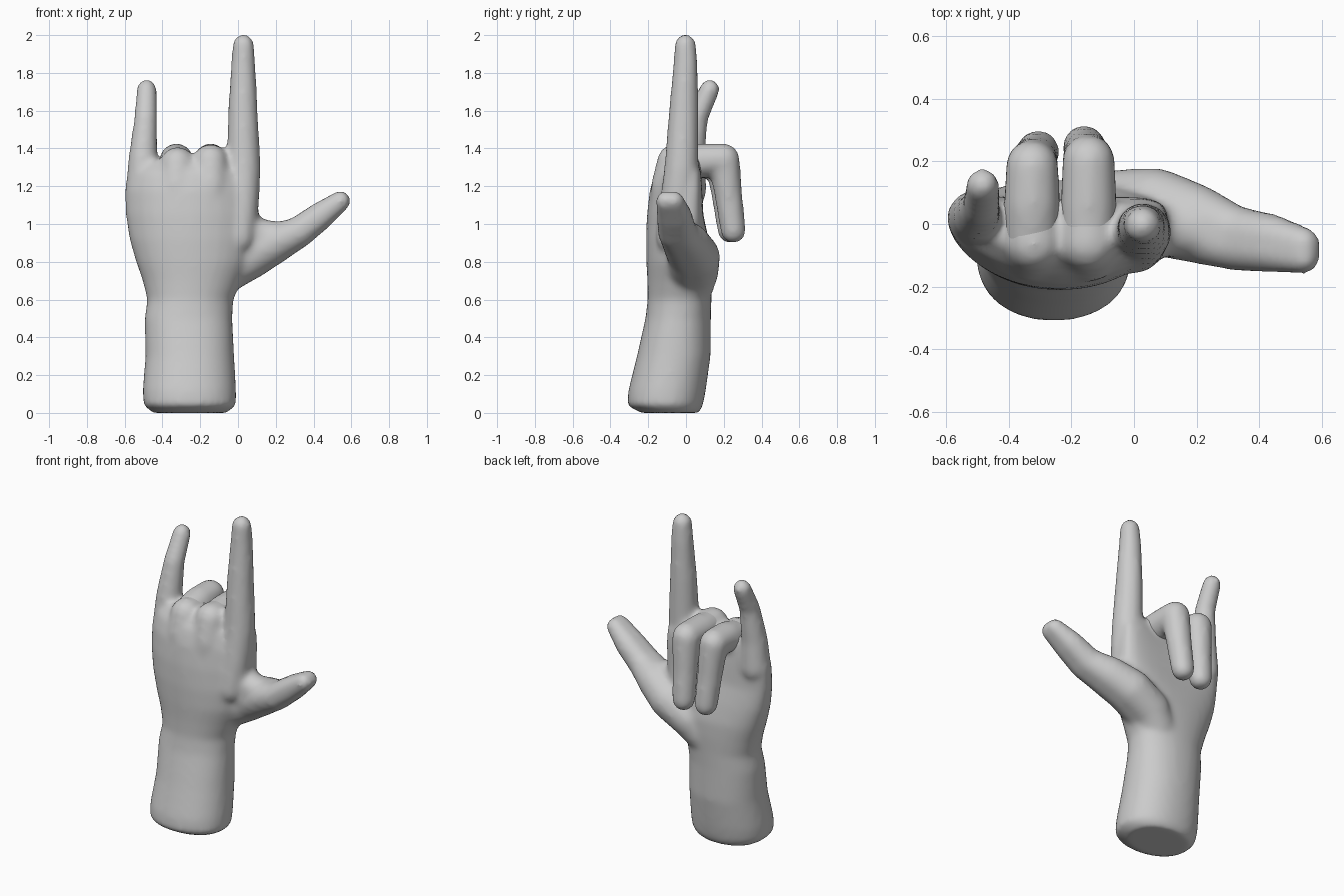
import bpy, bmesh
from math import cos, sin, pi, copysign
from mathutils import Vector

cube = bpy.data.objects.get("Cube")
if cube:
    bpy.data.objects.remove(cube, do_unlink=True)

grey = bpy.data.materials.new("plain grey")
grey.use_nodes = True
grey.diffuse_color = (0.6, 0.6, 0.6, 1)
grey.node_tree.nodes["Principled BSDF"].inputs["Base Color"].default_value = (0.6, 0.6, 0.6, 1)


def chain(bm, points, dy=0.0):
    """Tapered limb: a ball at every joint and a cone between neighbours."""
    joints = [(Vector((x, y + dy, z)), r) for x, y, z, r in points]
    for p, r in joints:
        ball = bmesh.ops.create_uvsphere(bm, u_segments=20, v_segments=12, radius=r)
        bmesh.ops.translate(bm, verts=ball["verts"], vec=p)
    for (a, ra), (b, rb) in zip(joints, joints[1:]):
        axis = b - a
        matrix = axis.to_track_quat("Z", "Y").to_matrix().to_4x4()
        matrix.translation = (a + b) / 2
        bmesh.ops.create_cone(bm, cap_ends=True, segments=20, radius1=ra, radius2=rb,
                              depth=axis.length, matrix=matrix)


def loft(bm, sections, sides=32):
    """Rounded sections (z, x0, x1, y0, y1, bend); bend cups the palm toward the back."""
    rings = []
    for z, x0, x1, y0, y1, bend in sections:
        ring = []
        for i in range(sides):
            c, s = cos(2 * pi * i / sides), sin(2 * pi * i / sides)
            u, v = (copysign(abs(t) ** 0.92, t) for t in (c, s))
            ring.append(bm.verts.new(((x0 + x1) / 2 + u * (x1 - x0) / 2,
                                      (y0 + y1) / 2 + v * (y1 - y0) / 2 + bend * u * u, z)))
        rings.append(ring)
    for low, high in zip(rings, rings[1:]):
        for i in range(sides):
            j = (i + 1) % sides
            bm.faces.new((low[i], low[j], high[j], high[i]))
    bm.faces.new(rings[0][::-1])
    bm.faces.new(rings[-1])


def finish(bm, name):
    """Fuse the volumes into one soft skin."""
    mesh = bpy.data.meshes.new(name)
    bm.to_mesh(mesh)
    bm.free()
    mesh.materials.append(grey)
    obj = bpy.data.objects.new(name, mesh)
    bpy.context.collection.objects.link(obj)
    remesh = obj.modifiers.new("fuse", "REMESH")
    remesh.mode = "VOXEL"
    remesh.voxel_size = 0.016
    remesh.use_smooth_shade = True
    soften = obj.modifiers.new("soften", "SMOOTH")
    soften.factor = 0.5
    soften.iterations = 12
    return obj


# Forearm and palm
bm = bmesh.new()
loft(bm, [
    (0.00, -0.45, -0.06, -0.24, 0.07, 0),
    (0.04, -0.50, -0.01, -0.312, 0.09, 0),
    (0.12, -0.505, -0.01, -0.305, 0.105, 0),
    (0.30, -0.49, -0.02, -0.26, 0.13, 0),
    (0.50, -0.495, -0.03, -0.215, 0.132, 0),
    (0.60, -0.48, -0.025, -0.203, 0.135, 0.01),
    (0.70, -0.505, 0.02, -0.205, 0.14, 0.02),
    (0.80, -0.54, 0.07, -0.21, 0.14, 0.03),
    (0.92, -0.575, 0.10, -0.212, 0.12, 0.05),
    (1.05, -0.595, 0.11, -0.207, 0.09, 0.07),
    (1.18, -0.60, 0.11, -0.192, 0.08, 0.08),
    (1.27, -0.585, 0.10, -0.165, 0.07, 0.08),
    (1.34, -0.52, 0.04, -0.11, 0.05, 0.06),
])

# Thumb, doubled sideways so it is wider than it is thick
thumb = [(-0.14, 0.02, 0.67, 0.105), (-0.07, 0.035, 0.75, 0.117), (0.07, 0.04, 0.83, 0.118),
         (0.2, 0.0, 0.9, 0.105), (0.32, -0.045, 0.955, 0.083), (0.44, -0.062, 1.045, 0.073),
         (0.542, -0.085, 1.122, 0.054)]
for dy in (-0.022, 0.022):
    chain(bm, thumb, dy)

# Web between thumb and index finger
chain(bm, [(0.02, -0.02, 0.99, 0.09), (0.11, -0.02, 0.945, 0.085), (0.2, -0.02, 0.93, 0.085)])

# Raised index and little fingers
chain(bm, [(0.0, -0.065, 0.93, 0.095), (0.02, -0.045, 1.12, 0.092), (0.03, -0.024, 1.3, 0.091),
           (0.026, -0.012, 1.6, 0.079), (0.028, -0.002, 1.85, 0.065), (0.028, -0.004, 1.947, 0.058)])
chain(bm, [(-0.507, 0.02, 1.18, 0.09), (-0.503, 0.025, 1.35, 0.077), (-0.489, 0.055, 1.56, 0.061),
           (-0.484, 0.125, 1.713, 0.054)])

# Knuckles of the folded fingers, running into the back of the hand
for x, top in ((-0.145, 1.33), (-0.32, 1.315)):
    chain(bm, [(-0.23 + (x + 0.23) * 0.7, -0.09, 1.0, 0.1), (x, -0.085, 1.2, 0.1),
               (x, -0.06, top, 0.094), (x, 0.05, top + 0.005, 0.08)])
finish(bm, "palm_thumb_index_and_little_finger")

# Folded middle and ring fingers
for name, x, lean, reach in (("middle_finger", -0.145, -0.015, 0.0),
                             ("ring_finger", -0.326, 0.02, -0.016)):
    bm = bmesh.new()
    chain(bm, [(x, -0.05, 1.325 + reach, 0.09), (x, 0.06, 1.333, 0.092),
               (x, 0.2 + reach, 1.342, 0.085), (x + lean / 2, 0.225 + reach, 1.15, 0.074),
               (x + lean, 0.25 + reach, 0.965, 0.068)])
    finish(bm, name)
